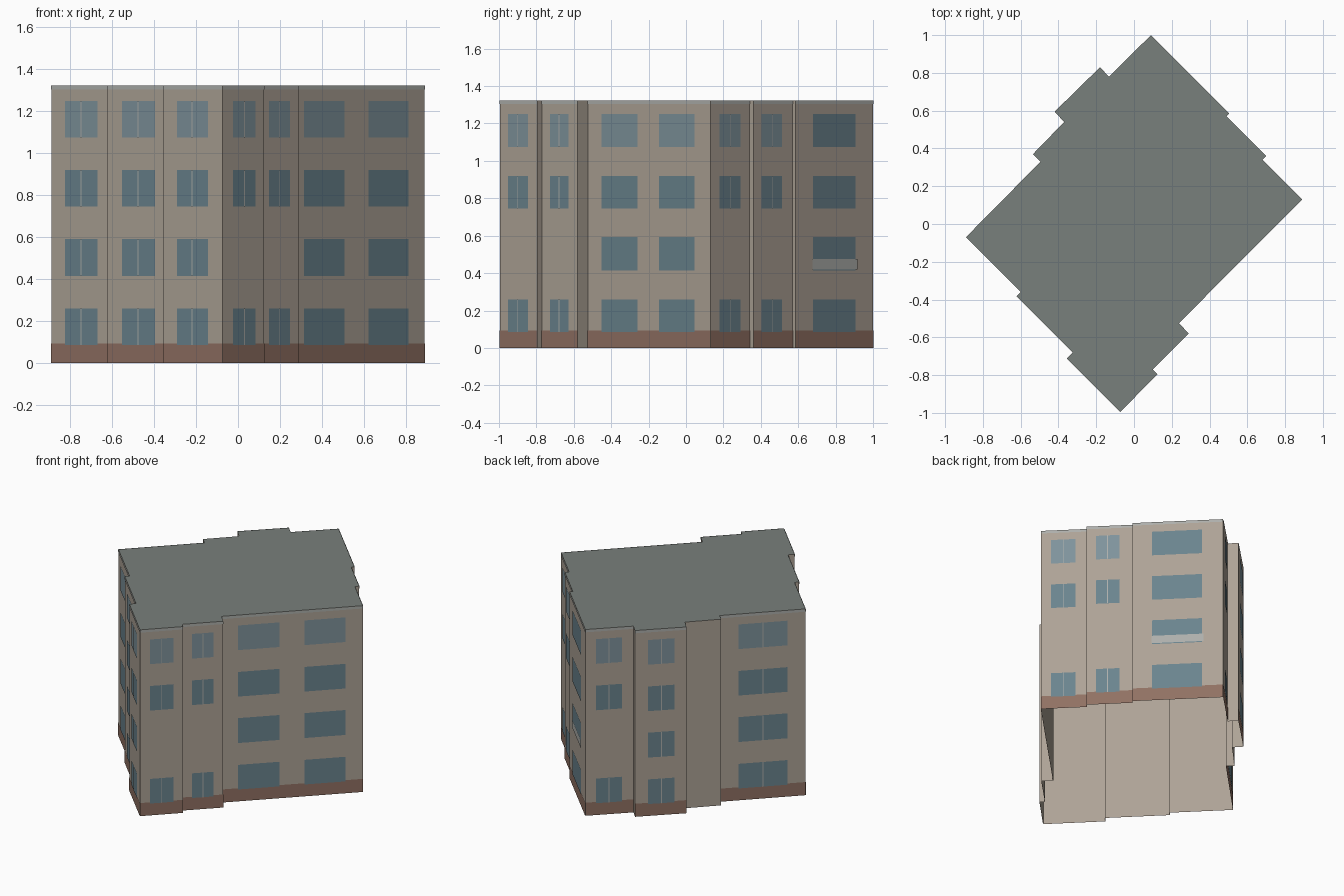
import bpy
from mathutils import Vector

if "Cube" in bpy.data.objects:
    bpy.data.objects.remove(bpy.data.objects["Cube"])

H = 1.322
PLINTH = 0.093
FLOORS = [(0.085, 0.26), (0.415, 0.592), (0.745, 0.92), (1.075, 1.25)]


def material(name, rgb):
    m = bpy.data.materials.new(name)
    m.diffuse_color = (*rgb, 1)
    m.use_nodes = True
    m.node_tree.nodes["Principled BSDF"].inputs["Base Color"].default_value = m.diffuse_color
    return m


WALL = material("plaster", (0.42, 0.365, 0.305))
ROOF = material("roof_grey", (0.19, 0.215, 0.20))
BROWN = material("plinth_brown", (0.28, 0.165, 0.125))
GLASS = material("glass", (0.145, 0.23, 0.27))
GLASS_LIGHT = material("glass_light", (0.21, 0.29, 0.33))
TRIM = material("trim", (0.42, 0.43, 0.41))

# Footprint, counterclockwise from the left corner
FOOT = [Vector(p) for p in [
    (-0.89, -0.07), (-0.60, -0.36), (-0.622, -0.382), (-0.325, -0.68),
    (-0.356, -0.711), (-0.073, -0.995), (0.125, -0.795), (0.10, -0.77),
    (0.29, -0.58), (0.238, -0.525), (0.89, 0.13), (0.68, 0.34),
    (0.70, 0.36), (0.49, 0.57), (0.505, 0.585), (0.09, 1.0),
    (-0.133, 0.78), (-0.18, 0.83), (-0.42, 0.595), (-0.37, 0.54),
    (-0.535, 0.37), (-0.495, 0.33)]]
N = len(FOOT)


def mesh_object(name, verts, faces, mat):
    me = bpy.data.meshes.new(name)
    me.from_pydata(verts, [], faces)
    me.materials.append(mat)
    ob = bpy.data.objects.new(name, me)
    bpy.context.collection.objects.link(ob)
    return ob


class Panels:
    """Collects flat panels laid on the walls into one object."""
    def __init__(self):
        self.verts, self.faces = [], []

    def add(self, edge, u0, u1, z0, z1, off):
        a, b = FOOT[edge], FOOT[(edge + 1) % N]
        d = b - a
        n = Vector((d.y, -d.x)).normalized() * off
        p, q = a + d * u0 + n, a + d * u1 + n
        k = len(self.verts)
        self.verts += [(p.x, p.y, z0), (q.x, q.y, z0), (q.x, q.y, z1), (p.x, p.y, z1)]
        self.faces.append((k, k + 1, k + 2, k + 3))

    def build(self, name, mat):
        return mesh_object(name, self.verts, self.faces, mat)


# Wall shell (open at the bottom) and flat roof
ring = [(p.x, p.y, 0) for p in FOOT] + [(p.x, p.y, H) for p in FOOT]
mesh_object("walls", ring,
            [(i, (i + 1) % N, N + (i + 1) % N, N + i) for i in range(N)], WALL)
mesh_object("roof", ring[N:], [tuple(range(N))], ROOF)

# Windows: (wall edge, start, end, floors, has mullion)
ALL, SKIP = (0, 1, 2, 3), (0, 2, 3)
WINDOWS = [
    (0, 0.23, 0.77, ALL, True), (2, 0.24, 0.77, ALL, True), (4, 0.24, 0.76, ALL, True),
    (5, 0.23, 0.77, SKIP, True), (7, 0.24, 0.76, SKIP, True),
    (9, 0.115, 0.41, ALL, False), (9, 0.585, 0.877, ALL, False),
    (10, 0.22, 0.75, SKIP, True), (12, 0.20, 0.72, SKIP, True), (14, 0.22, 0.77, ALL, False),
    (15, 0.22, 0.76, SKIP, True), (17, 0.25, 0.77, ALL, True), (21, 0.22, 0.79, ALL, True)]

plinth, cornice = Panels(), Panels()
glass, light, mullions, rail = Panels(), Panels(), Panels(), Panels()

# Plinth and cornice strips on every wall that carries windows
for e in sorted({w[0] for w in WINDOWS}):
    plinth.add(e, 0, 1, 0, PLINTH, 0.002)
    cornice.add(e, 0, 1, 1.303, H, 0.002)

for e, u0, u1, floors, split in WINDOWS:
    for f in floors:
        z0, z1 = FLOORS[f]
        (light if f == 3 and e != 14 else glass).add(e, u0, u1, z0, z1, 0.004)
        if split:
            length = (FOOT[(e + 1) % N] - FOOT[e]).length
            mid, w = (u0 + u1) / 2, 0.003 / length
            mullions.add(e, mid - w, mid + w, z0, z1, 0.006)

# Balcony panel in front of the lower part of one rear window
rail.add(14, 0.21, 0.785, 0.42, 0.475, 0.007)

plinth.build("plinth", BROWN)
cornice.build("cornice", TRIM)
glass.build("windows", GLASS)
light.build("top_floor_windows", GLASS_LIGHT)
mullions.build("window_mullions", TRIM)
rail.build("balcony_panel", TRIM)
